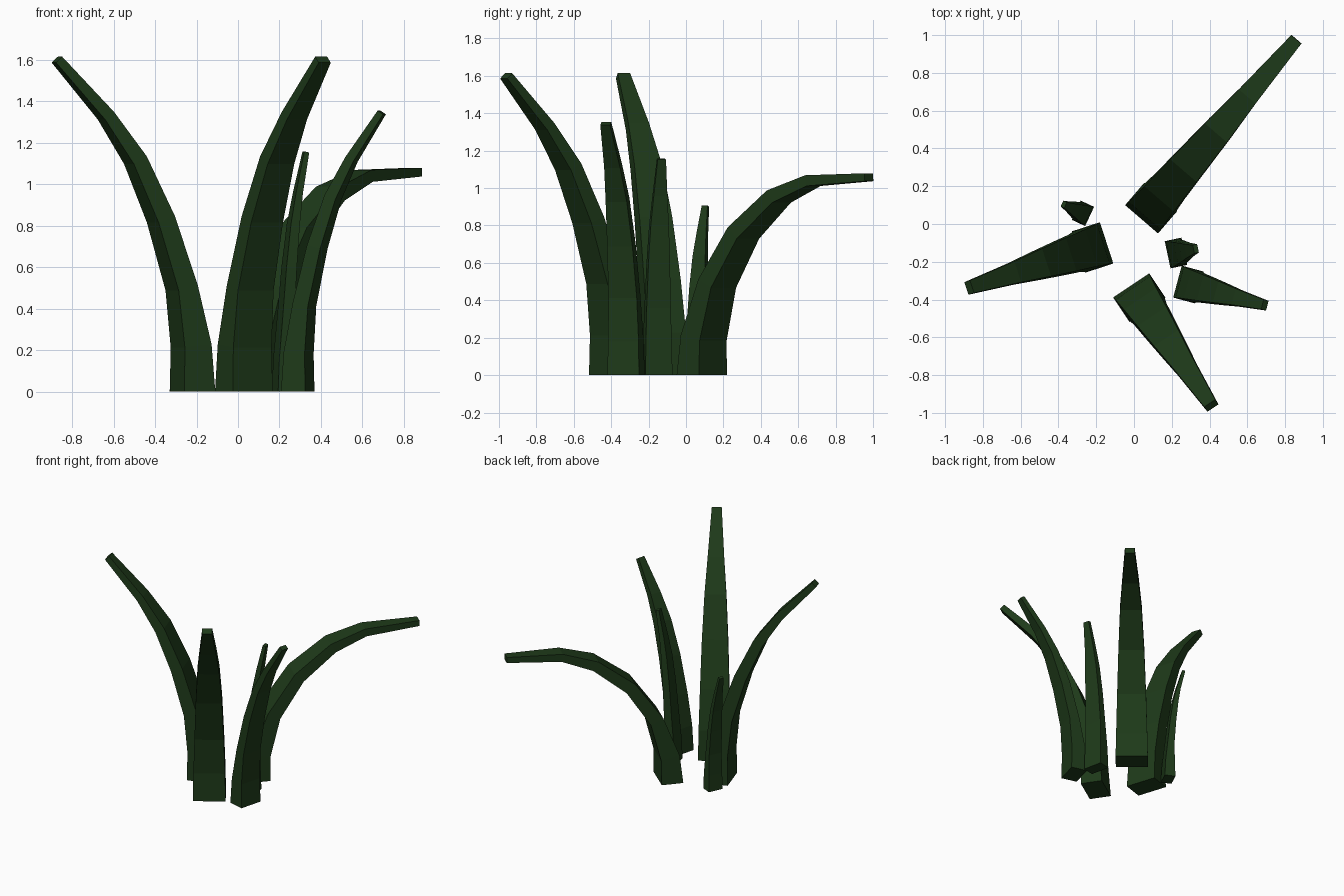
import bpy, bmesh, math
from mathutils import Vector

if "Cube" in bpy.data.objects:
    bpy.data.objects.remove(bpy.data.objects["Cube"])

leaf = bpy.data.materials.new("dark_green")
leaf.diffuse_color = (0.013, 0.042, 0.010, 1)
leaf.use_nodes = True
leaf.node_tree.nodes["Principled BSDF"].inputs["Base Color"].default_value = leaf.diffuse_color

# Centre lines as (outward distance, height), and section sizes from base to tip
UPRIGHT = [(0, 0), (.007, .22), (.055, .5), (.16, .83), (.289, 1.115), (.439, 1.33), (.687, 1.6)]
ARCHED = [(0, 0), (.014, .2), (.109, .49), (.294, .76), (.544, .955), (.784, 1.04), (1.179, 1.058)]
WIDTH = [.23, .222, .206, .184, .154, .116, .07]
THICK = [.156, .136, .1, .088, .075, .058, .042]


def blade(name, path, root, angle, bend=1, height=1, width=1, thick=1):
    """Tapering four-sided blade; root is the middle of its inner base edge."""
    a = math.radians(angle)
    out = Vector((math.cos(a), math.sin(a), 0))
    side = Vector((-out.y, out.x, 0))
    up = Vector((0, 0, 1))
    start = Vector((*root, 0)) + out * THICK[0] * thick / 2
    pts = [Vector((r * bend, z * height)) for r, z in path]
    bm = bmesh.new()
    rings = []
    for i, p in enumerate(pts):
        # direction of the centre line, vertical at the ground
        t = (pts[min(i + 1, 6)] - pts[max(i - 1, 0)]).normalized() if i else Vector((0, 1))
        normal = out * t.y - up * t.x
        c = start + out * p.x + up * p.y
        w, h = side * WIDTH[i] * width / 2, normal * THICK[i] * thick / 2
        rings.append([bm.verts.new(c + w * u + h * v)
                      for u, v in ((-1, -1), (-1, 1), (1, 1), (1, -1))])
    for lo, hi in zip(rings, rings[1:]):
        for k in range(4):
            n = (k + 1) % 4
            bm.faces.new((lo[k], lo[n], hi[n], hi[k]))
    bm.faces.new(rings[0][::-1])
    bm.faces.new(rings[-1])
    bmesh.ops.recalc_face_normals(bm, faces=bm.faces)
    mesh = bpy.data.meshes.new(name)
    bm.to_mesh(mesh)
    bm.free()
    mesh.materials.append(leaf)
    bpy.context.collection.objects.link(bpy.data.objects.new(name, mesh))


# Three large blades
blade("arched_back_blade", ARCHED, (.04, .025), 49.3)
blade("tall_left_blade", UPRIGHT, (-.145, -.10), 198)
blade("tall_front_blade", UPRIGHT, (-.015, -.325), -56.3)
# Smaller blades between them
blade("medium_right_blade", UPRIGHT, (.23, -.305), -15, .61, .841, .76, .77)
blade("small_right_blade", UPRIGHT, (.178, -.163), 12, .156, .722, .64, .58)
blade("small_left_blade", UPRIGHT, (-.235, .04), 155, .163, .565, .487, .5)
